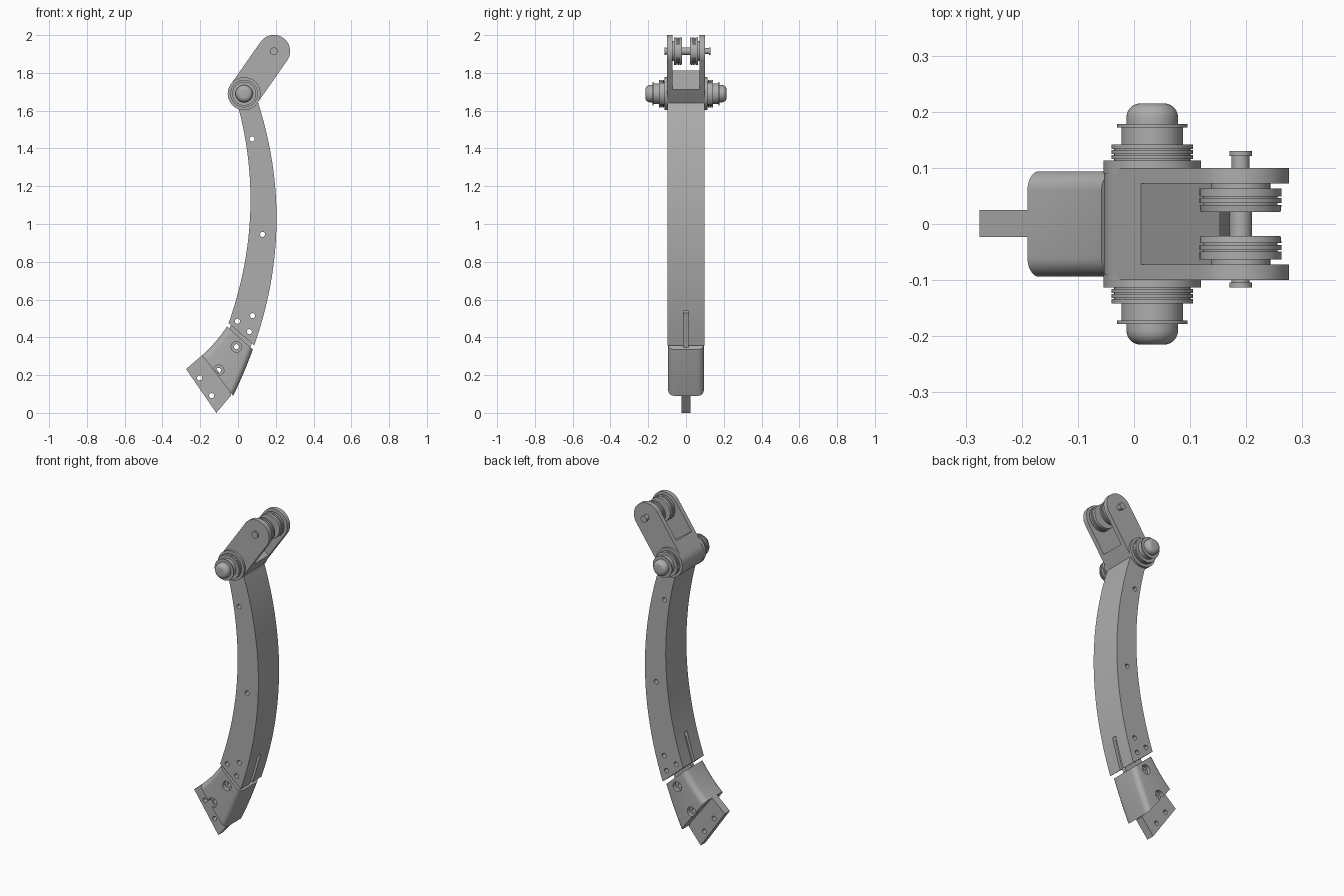
import bpy, bmesh
from math import sin, cos, pi, atan2
from mathutils import Vector

cube = bpy.data.objects.get("Cube")
if cube:
    bpy.data.objects.remove(cube)

metal = bpy.data.materials.new("plain grey")
metal.use_nodes = True
grey = (0.42, 0.42, 0.42, 1)
metal.diffuse_color = grey
metal.node_tree.nodes["Principled BSDF"].inputs["Base Color"].default_value = grey

HUB = Vector((0.0325, 1.69))
TIP = Vector((0.19, 1.915))
parts = []


def finish(name, bm, part=True):
    bmesh.ops.recalc_face_normals(bm, faces=bm.faces)
    mesh = bpy.data.meshes.new(name)
    bm.to_mesh(mesh)
    bm.free()
    mesh.materials.append(metal)
    ob = bpy.data.objects.new(name, mesh)
    bpy.context.collection.objects.link(ob)
    if part:
        parts.append(ob)
    return ob


def bridge(bm, rings):
    """Skin a list of equal vertex rings and cap both ends."""
    n = len(rings[0])
    for a, b in zip(rings, rings[1:]):
        for i in range(n):
            j = (i + 1) % n
            bm.faces.new((a[i], a[j], b[j], b[i]))
    bm.faces.new(rings[0])
    bm.faces.new(rings[-1])


def prism(name, profile, y0, y1, part=True):
    """Extrude an x-z outline along y."""
    bm = bmesh.new()
    bridge(bm, [[bm.verts.new((x, y, z)) for x, z in profile] for y in (y0, y1)])
    return finish(name, bm, part)


def turned(name, centre, steps, side=1, part=True):
    """Turn (y, radius) steps around a y axis through centre."""
    bm = bmesh.new()
    n = 48
    angles = [2 * pi * i / n for i in range(n)]
    bridge(bm, [[bm.verts.new((centre[0] + r * cos(a), side * y, centre[1] + r * sin(a)))
                 for a in angles] for y, r in steps])
    return finish(name, bm, part)


def loft(name, stations, half, r=0):
    """Skin rectangular, optionally rounded, sections from left to right points."""
    bm = bmesh.new()
    rings = []
    for left, right in stations:
        axis = right - left
        length = axis.length
        axis.normalize()
        ring = []
        for k, (sx, sy) in enumerate([(1, 1), (0, 1), (0, -1), (1, -1)]):
            cx = length - r if sx else r
            cy = sy * (half - r)
            for i in range(7 if r else 1):
                a = pi / 2 * (k + i / 6)
                p = left + axis * (cx + r * cos(a))
                ring.append(bm.verts.new((p.x, cy + r * sin(a), p.y)) if r else
                            bm.verts.new(((left + axis * cx).x, cy, (left + axis * cx).y)))
        rings.append(ring)
    bridge(bm, rings)
    return finish(name, bm)


def cut(target, cutters):
    for c in cutters:
        c.hide_render = True
        mod = target.modifiers.new("cut", 'BOOLEAN')
        mod.operation = 'DIFFERENCE'
        mod.solver = 'EXACT'
        mod.object = c
        bpy.context.view_layer.objects.active = target
        bpy.ops.object.modifier_apply(modifier=mod.name)


def hole(x, z, r=0.0135, y0=-0.3, y1=0.3):
    return turned("hole_cutter", (x, z), [(y0, r), (y1, r)], part=False)


def inner(z):
    return Vector((0.066 - 0.27 * (z - 1.13) ** 2, z))


def outer(z):
    return Vector((0.204 - 0.26 * (z - 1.03) ** 2, z))


def mix(a, b, t):
    return a + (b - a) * t


# Curved main beam
steps = [i / 32 for i in range(33)]
beam = loft("curved_beam", [(inner(mix(1.66, 0.475, t)), outer(mix(1.64, 0.357, t)))
                            for t in steps], 0.098)
beam_holes = [hole(x, z) for x, z in
              [(0.075, 1.45), (0.13, 0.945), (-0.003, 0.485), (0.077, 0.515), (0.06, 0.43)]]
slot = prism("slot_cutter", [(0.247, 0.46), (-0.1, 0.72), (-0.25, 0.4), (0.1, 0.2)],
             -0.013, 0.013, part=False)
cut(beam, beam_holes + [slot])

# Joining key that sits in the beam slot
key = prism("joining_key", [(0.05, 0.3), (0.07, 0.36), (0.12, 0.53), (0.01, 0.61),
                            (-0.035, 0.47), (-0.07, 0.4)], -0.012, 0.012)

# Rounded lower socket
a, b, c = Vector((-0.058, 0.458)), Vector((-0.113, 0.373)), Vector((-0.19, 0.305))
socket = loft("lower_socket", [(mix(mix(a, b, t), mix(b, c, t), t), outer(mix(0.335, 0.09, t)))
                               for t in steps[::2]], 0.094, 0.034)
bolts = [(-0.008, 0.35), (-0.103, 0.225)]
socket_holes = [hole(x, z) for x, z in bolts]
recesses = [hole(x, z, 0.028, *sorted((s * 0.07, s * 0.2))) for x, z in bolts for s in (-1, 1)]
cut(socket, socket_holes + recesses)
cut(key, beam_holes[2:] + socket_holes)

# Mounting tongue at the foot
tongue = prism("mounting_tongue", [(-0.275, 0.232), (-0.115, 0), (-0.036, 0.093),
                                   (-0.06, 0.16), (-0.15, 0.28), (-0.19, 0.305)], -0.023, 0.025)
tongue_holes = [hole(-0.203, 0.185), hole(-0.14, 0.092)]
cut(tongue, tongue_holes)

# Forked upper arm
R = 0.086
along = (TIP - HUB).normalized()
across = Vector((along.y, -along.x))
base = atan2(across.y, across.x)
outline = []
for centre, start in ((TIP, base), (HUB, base + pi)):
    for i in range(25):
        ang = start + pi * i / 24
        outline.append((centre.x + R * cos(ang), centre.y + R * sin(ang)))
arm = prism("forked_arm", outline, -0.1, 0.1)
floor = Vector((0.015, 1.81))
fork = prism("fork_cutter", [floor - across * 0.1, floor + across * 0.3,
                             floor + across * 0.3 + along * 0.5,
                             floor - across * 0.1 + along * 0.5], -0.0725, 0.0725, part=False)
cut(arm, [fork])

# Stepped hubs and grooved rollers on both sides
cap = [(0.19 + 0.025 * sin(pi / 2 * i / 6), 0.021 + 0.025 * cos(pi / 2 * i / 6)) for i in range(7)]
hub_steps = [(0.09, 0.087), (0.113, 0.087), (0.113, 0.068), (0.116, 0.068),
             (0.116, 0.073), (0.123, 0.073), (0.123, 0.068), (0.125, 0.068),
             (0.125, 0.073), (0.132, 0.073), (0.132, 0.068), (0.134, 0.068),
             (0.134, 0.073), (0.142, 0.073), (0.142, 0.055), (0.172, 0.055),
             (0.172, 0.063), (0.178, 0.063), (0.178, 0.046)] + cap
roller_steps = [(0.021, 0.071), (0.034, 0.073), (0.034, 0.066), (0.037, 0.066),
                (0.037, 0.073), (0.046, 0.073), (0.046, 0.066), (0.049, 0.066),
                (0.049, 0.073), (0.063, 0.073), (0.063, 0.053), (0.074, 0.053)]
for side, word in ((1, "back"), (-1, "front")):
    turned(word + "_hub", HUB, hub_steps, side)
    turned(word + "_roller", TIP, roller_steps, side)

# Pin through the fork
turned("fork_pin", TIP, [(-0.113, 0.02), (-0.104, 0.02), (-0.104, 0.016), (-0.03, 0.016),
                         (-0.03, 0.02), (0.03, 0.02), (0.03, 0.016), (0.121, 0.016),
                         (0.121, 0.02), (0.13, 0.02)])

# Remove the helpers and smooth the curved faces
for ob in beam_holes + socket_holes + recesses + tongue_holes + [slot, fork]:
    bpy.data.objects.remove(ob)
bpy.ops.object.select_all(action='DESELECT')
for ob in parts:
    ob.select_set(True)
bpy.context.view_layer.objects.active = beam
bpy.ops.object.shade_smooth_by_angle(angle=pi / 6)
